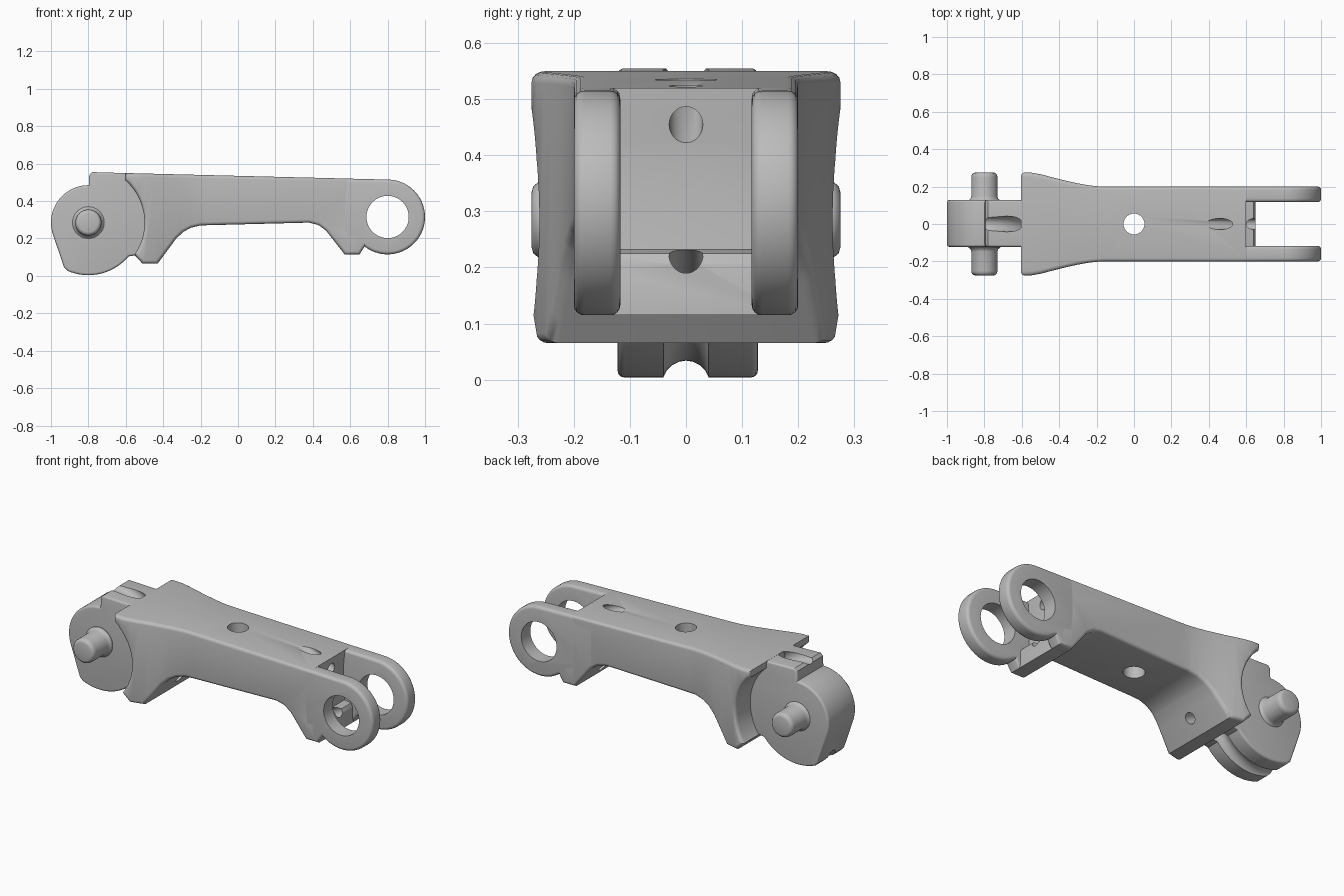
import bpy, bmesh, math
from mathutils import Vector

old = bpy.data.objects.get("Cube")
if old:
    bpy.data.objects.remove(old, do_unlink=True)

metal = bpy.data.materials.new("plain_grey_metal")
metal.use_nodes = True
GREY = (0.5, 0.5, 0.5, 1)
metal.diffuse_color = GREY
metal.node_tree.nodes["Principled BSDF"].inputs["Base Color"].default_value = GREY

PIVOT = (-0.8, 0.285)
EYE = (0.8, 0.315)


def arc(centre, radius, start, end, steps):
    """Points on an arc in the x-z plane, angles in degrees."""
    pts = []
    for i in range(steps + 1):
        a = math.radians(start + (end - start) * i / steps)
        pts.append((centre[0] + radius * math.cos(a), centre[1] + radius * math.sin(a)))
    return pts


def inset(points, amount):
    """Move a counter-clockwise outline inwards."""
    result = []
    pts = [Vector(p) for p in points]
    for i, p in enumerate(pts):
        d1 = (p - pts[i - 1]).normalized()
        d2 = (pts[(i + 1) % len(pts)] - p).normalized()
        n1, n2 = Vector((-d1.y, d1.x)), Vector((-d2.y, d2.x))
        n = (n1 + n2).normalized()
        result.append(p + n * amount / max(n.dot(n1), 0.6))
    return result


def loft(layers):
    """Skin a list of (y, outline) layers and close both ends."""
    bm = bmesh.new()
    rings = [[bm.verts.new((p[0], y, p[1])) for p in pts] for y, pts in layers]
    count = len(rings[0])
    for a, b in zip(rings, rings[1:]):
        for i in range(count):
            j = (i + 1) % count
            bm.faces.new((a[i], a[j], b[j], b[i]))
    bm.faces.new(rings[0])
    bm.faces.new(rings[-1])
    bmesh.ops.recalc_face_normals(bm, faces=bm.faces)
    return bm


def plate(points, y0, y1, r, steps=4):
    """Extruded outline with rounded rims."""
    near, far = [], []
    for i in range(steps + 1):
        a = math.pi / 2 * i / steps
        outline = inset(points, r * (1 - math.sin(a)))
        near.append((y0 + r * (1 - math.cos(a)), outline))
        far.append((y1 - r * (1 - math.cos(a)), outline))
    return loft(near + far[::-1])


def make(name, bm):
    mesh = bpy.data.meshes.new(name)
    bm.to_mesh(mesh)
    bm.free()
    mesh.materials.append(metal)
    obj = bpy.data.objects.new(name, mesh)
    bpy.context.collection.objects.link(obj)
    return obj


def cut(obj, cutter):
    cutter.hide_render = True
    mod = obj.modifiers.new("cut", "BOOLEAN")
    mod.operation = "DIFFERENCE"
    mod.solver = "EXACT"
    mod.object = cutter
    bpy.context.view_layer.objects.active = obj
    bpy.ops.object.modifier_apply(modifier=mod.name)
    bpy.data.objects.remove(cutter, do_unlink=True)


def drill(obj, start, end, radius):
    a, b = Vector(start), Vector(end)
    bm = bmesh.new()
    bmesh.ops.create_cone(bm, cap_ends=True, segments=40, radius1=radius,
                          radius2=radius, depth=(b - a).length)
    bm.transform((b - a).to_track_quat("Z", "Y").to_matrix().to_4x4())
    bmesh.ops.translate(bm, verts=bm.verts, vec=(a + b) / 2)
    cut(obj, make("drill_cutter", bm))


# Link body: side outline with a curved socket, two feet and a slot end wall
body_outline = [(-0.605, 0.55)] + arc(PIVOT, 0.3, 49, -35, 24) + [
    (-0.51, 0.065), (-0.43, 0.065), (-0.33, 0.2), (-0.29, 0.237), (-0.25, 0.258),
    (-0.2, 0.27), (0.38, 0.285), (0.43, 0.272), (0.47, 0.243), (0.57, 0.115),
    (0.65, 0.115), (0.65, 0.205), (0.64, 0.225), (0.598, 0.232), (0.59, 0.33),
    (0.592, 0.42), (0.598, 0.49), (0.6, 0.52)]
bm = plate(body_outline, -0.2, 0.2, 0.018)

# Flare the body sideways towards the socket
flare = [(-0.7, 0.275), (-0.55, 0.275), (-0.5, 0.266), (-0.45, 0.253), (-0.4, 0.24),
         (-0.35, 0.228), (-0.3, 0.217), (-0.25, 0.208), (-0.2, 0.202), (-0.15, 0.2)]
for x, _ in flare[1:]:
    bmesh.ops.bisect_plane(bm, geom=bm.verts[:] + bm.edges[:] + bm.faces[:],
                           dist=1e-5, plane_co=(x, 0, 0), plane_no=(1, 0, 0))
for v in bm.verts:
    for (xa, wa), (xb, wb) in zip(flare, flare[1:]):
        if xa <= v.co.x < xb:
            width = wa + (wb - wa) * (v.co.x - xa) / (xb - xa)
            v.co.y *= width / 0.2
            break
body = make("link_body", bm)

# Vertical hole and slanted cable holes
drill(body, (0, 0, 0.1), (0, 0, 0.7), 0.056)
drill(body, (0.35, 0, 0.577), (0.7, 0, 0.402), 0.03)
drill(body, (0.43, 0, 0.11), (0.74, 0, 0.27), 0.03)
drill(body, (-0.25, 0, 0.08), (-0.6, 0, 0.27), 0.03)

# Fork arms, one on each side of the slot
arm_outline = arc(EYE, 0.2, -128, 90, 48) + [
    (0.45, 0.5235), (0.45, 0.26), (0.47, 0.243), (0.57, 0.115), (0.65, 0.115)]
arms = []
for side, y0, y1 in (("left", 0.117, 0.2), ("right", -0.2, -0.117)):
    arm = make("fork_arm_" + side, plate(arm_outline, y0, y1, 0.018))
    drill(arm, (EYE[0], -0.4, EYE[1]), (EYE[0], 0.4, EYE[1]), 0.113)
    arms.append(arm)

# Knuckle: rounded cam with a stop block on top
knuckle_outline = (
    [(-0.58, 0.549), (-0.78, 0.555), (-0.795, 0.54), (-0.798, 0.485)]
    + arc(PIVOT, 0.2, 95, 200, 20) + [(-0.93, 0.046)]
    + arc(PIVOT, 0.281, 247, 320, 18) + arc(PIVOT, 0.31, -34, 40, 18))
knuckle = make("knuckle", plate(knuckle_outline, -0.122, 0.128, 0.012))

# Cable groove around the lower rim of the knuckle
bpy.ops.mesh.primitive_torus_add(
    location=(PIVOT[0], 0, PIVOT[1]), rotation=(math.pi / 2, 0, 0),
    major_radius=0.293, minor_radius=0.042, major_segments=72, minor_segments=20)
cut(knuckle, bpy.context.object)

# Hinge pin with filleted base and rounded ends
half = [(0.275, 0.05), (0.272, 0.06), (0.262, 0.068), (0.25, 0.07),
        (0.148, 0.07), (0.135, 0.074), (0.126, 0.085)]
rings = [(-y, r) for y, r in half] + [(y, r) for y, r in half[::-1]]
pin = make("hinge_pin", loft([(y, arc(PIVOT, r, 0, 352.5, 47)) for y, r in rings]))

# Smooth shading with crisp edges
bpy.ops.object.select_all(action="DESELECT")
for obj in [body, knuckle, pin] + arms:
    obj.select_set(True)
    bpy.context.view_layer.objects.active = obj
bpy.ops.object.shade_smooth_by_angle(angle=math.radians(35))
